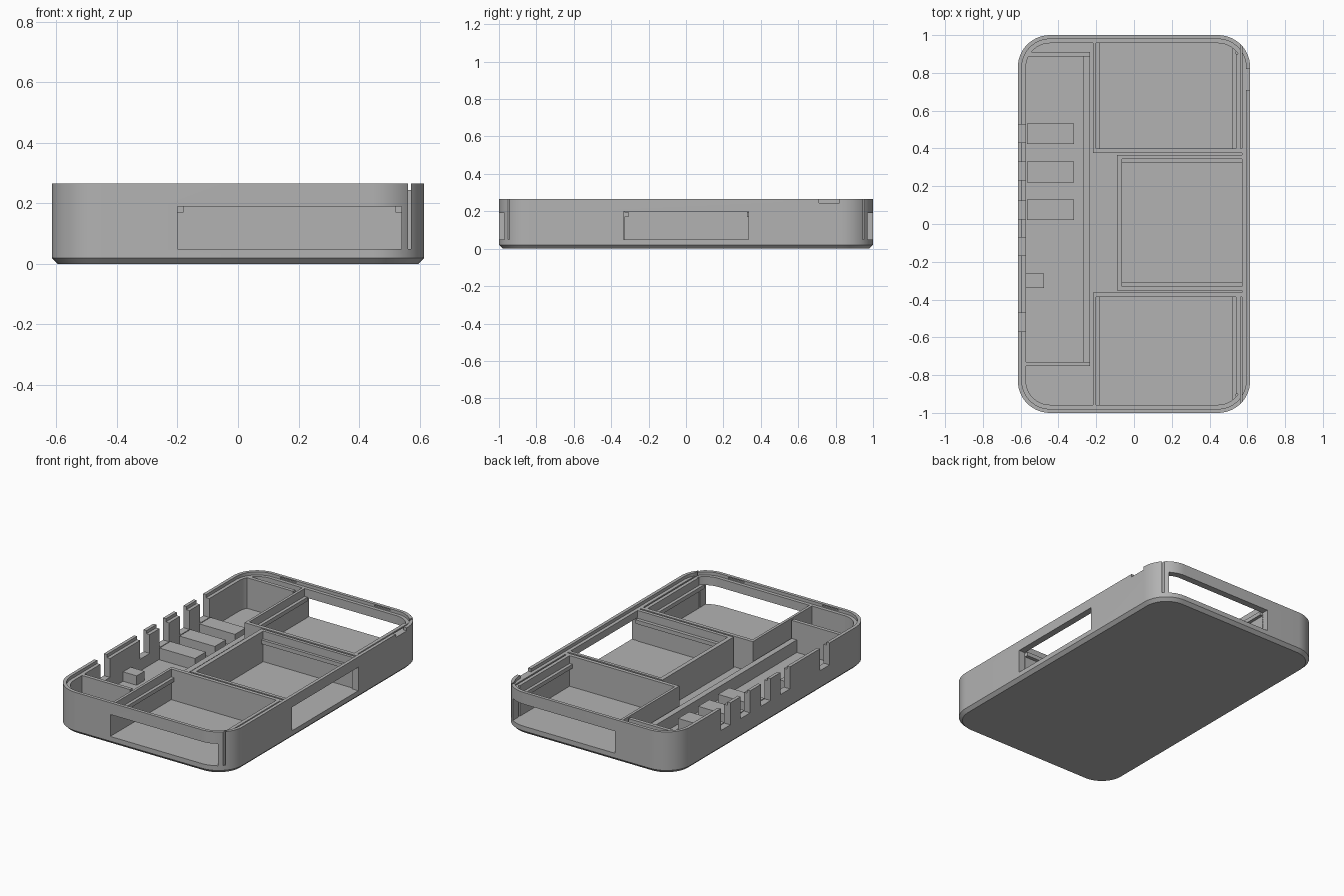
import bpy, bmesh, math

cube = bpy.data.objects.get("Cube")
if cube:
    bpy.data.objects.remove(cube, do_unlink=True)

grey = bpy.data.materials.new("plain grey")
grey.use_nodes = True
COLOUR = (0.45, 0.45, 0.45, 1)
grey.diffuse_color = COLOUR
grey.node_tree.nodes["Principled BSDF"].inputs["Base Color"].default_value = COLOUR

W, L, H = 0.615, 1.0, 0.265      # half width, half length, height
FLOOR, STEP = 0.05, 0.245        # cavity floor, lip step
RADIUS = 0.17
IN_X, IN_Y = 0.572, 0.957        # inner wall faces


def finish(bm, name):
    bmesh.ops.recalc_face_normals(bm, faces=bm.faces)
    mesh = bpy.data.meshes.new(name)
    bm.to_mesh(mesh)
    bm.free()
    mesh.materials.append(grey)
    obj = bpy.data.objects.new(name, mesh)
    bpy.context.collection.objects.link(obj)
    return obj


def add_box(bm, x, y, z):
    """Add a box spanning the given (low, high) ranges."""
    verts = [[[bm.verts.new((a, b, c)) for c in z] for b in y] for a in x]
    v = [verts[i][j][k] for i in (0, 1) for j in (0, 1) for k in (0, 1)]
    for f in ((0, 1, 3, 2), (4, 6, 7, 5), (0, 4, 5, 1),
              (2, 3, 7, 6), (0, 2, 6, 4), (1, 5, 7, 3)):
        bm.faces.new([v[i] for i in f])


def boxes(name, spans):
    bm = bmesh.new()
    for span in spans:
        add_box(bm, *span)
    return finish(bm, name)


def ring(bm, inset, z, steps=14):
    """Rounded rectangle loop, moved inwards by inset."""
    loop = []
    for q, (sx, sy) in enumerate(((1, 1), (-1, 1), (-1, -1), (1, -1))):
        for i in range(steps + 1):
            a = math.pi / 2 * (q + i / steps)
            loop.append(bm.verts.new((sx * (W - RADIUS) + (RADIUS - inset) * math.cos(a),
                                      sy * (L - RADIUS) + (RADIUS - inset) * math.sin(a), z)))
    return loop


# Tray shell: chamfered base, outer wall, stepped lip and inner cavity
bm = bmesh.new()
profile = [(0.02, 0), (0, 0.02), (0, H), (0.021, H),
           (0.021, STEP), (0.043, STEP), (0.043, FLOOR)]
rings = [ring(bm, *p) for p in profile]
for a, b in zip(rings, rings[1:]):
    for i in range(len(a)):
        j = (i + 1) % len(a)
        bm.faces.new((a[i], a[j], b[j], b[i]))
bm.faces.new(rings[0])
bm.faces.new(rings[-1])
case = finish(bm, "tray_shell")

# Openings through the walls
cuts = [((0.5, 0.7), (-0.333, 0.333), (FLOOR, 0.2))]          # side window
for s in (-1, 1):
    def ends(a, b):
        return tuple(sorted((s * a, s * b)))
    cuts.append(((-0.2, 0.54), ends(0.85, 1.1), (FLOOR, 0.19)))       # end window
    cuts.append(((0.5625, 0.5715), ends(0.8, 1.1), (FLOOR, 0.3)))     # corner slit
    for x in (-0.33, 0.33):                                           # clip recess
        cuts.append(((x - 0.055, x + 0.055), ends(0.97, 0.988), (0.249, 0.259)))
for y in (0.48, 0.28, 0.075, -0.12, -0.52):                           # port slots
    cuts.append(((-0.7, -0.55), (y - 0.048, y + 0.048), (0.125, 0.3)))
cuts.append(((0.58, 0.7), (0.71, 0.82), (STEP, 0.3)))                 # rim notch

cutter = boxes("opening_cutter", cuts)
cutter.hide_render = True
mod = case.modifiers.new("openings", 'BOOLEAN')
mod.operation = 'DIFFERENCE'
mod.solver = 'EXACT'
mod.object = cutter
bpy.context.view_layer.objects.active = case
bpy.ops.object.modifier_apply(modifier=mod.name)
bpy.data.objects.remove(cutter, do_unlink=True)

case.select_set(True)
bpy.ops.object.shade_smooth_by_angle(angle=math.radians(30))

# Compartments: thin walls with a pair of low guide rails
TALL = (FLOOR - 0.005, STEP)
RAIL = (0.17, 0.195)
for s, name in ((1, "back"), (-1, "front")):
    def ends(a, b):
        return tuple(sorted((s * a, s * b)))
    near, far = (0.376, 0.4) if s > 0 else (0.362, 0.386)
    boxes(name + "_bay_walls", [
        ((-0.217, IN_X), ends(near, far), TALL),
        ((-0.217, -0.2), ends(far, IN_Y), TALL),
        ((0.54, 0.5625), ends(far, 0.9), TALL)])
    boxes(name + "_bay_rails", [
        ((-0.2, -0.18), ends(far, IN_Y), RAIL),
        ((0.52, 0.54), ends(far, 0.93), RAIL)])

boxes("middle_bay_walls", [
    ((-0.09, IN_X), (0.344, 0.364), TALL),
    ((-0.09, IN_X), (-0.352, -0.33), TALL),
    ((-0.09, -0.063), (-0.33, 0.344), TALL)])
boxes("middle_bay_rails", [
    ((-0.063, IN_X), (0.326, 0.344), RAIL),
    ((-0.063, IN_X), (-0.33, -0.308), RAIL)])

# Circuit board holder along the slotted wall
boxes("board_end_plates", [
    ((-IN_X, -0.233), (0.887, 0.91), TALL),
    ((-IN_X, -0.233), (-0.753, -0.73), TALL)])
boxes("board_side_rail", [((-0.27, -0.233), (-0.73, 0.887), (FLOOR - 0.005, 0.13))])
boxes("port_supports", [((-0.567, -0.318), (y - 0.055, y + 0.055), (FLOOR - 0.005, 0.125))
                        for y in (0.478, 0.276, 0.076)])
boxes("small_port_support", [((-IN_X, -0.476), (-0.34, -0.262), (FLOOR - 0.005, 0.11))])
